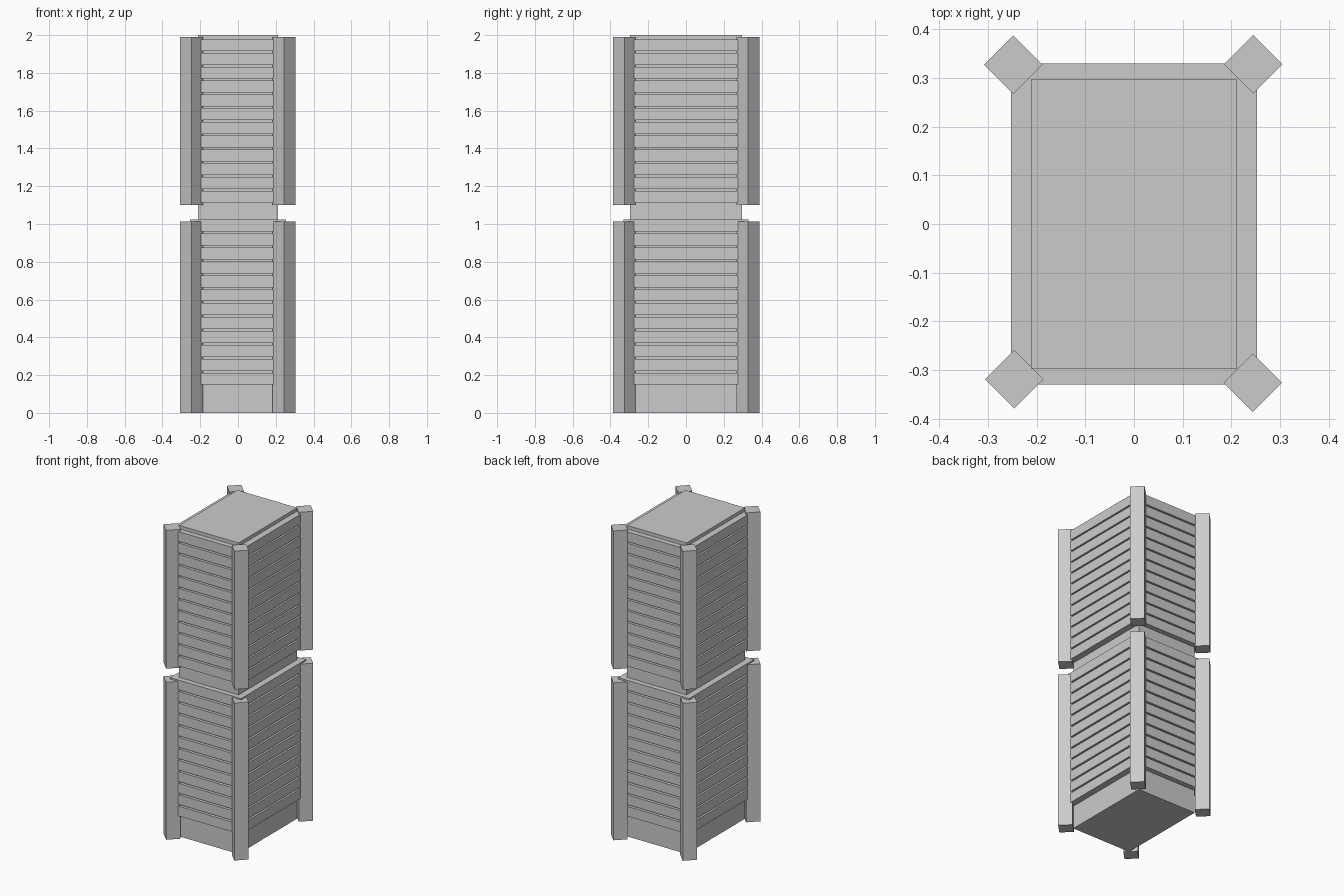
import bpy
from math import radians

if "Cube" in bpy.data.objects:
    bpy.data.objects.remove(bpy.data.objects["Cube"])


def box(name, center, size, turn=0):
    bpy.ops.mesh.primitive_cube_add(size=1, location=center, rotation=(0, 0, radians(turn)))
    ob = bpy.context.object
    ob.name = name
    ob.scale = size
    bpy.ops.object.transform_apply(location=False, rotation=False, scale=True)
    return ob


# Solid inner body
box("inner_core", (0, 0, 1.0), (0.424, 0.594, 2.0))

# Tier: (name, lowest slat bottom, slat pitch, post bottom, post top)
tiers = [("lower", 0.149, 0.0737, 0.0, 1.013),
         ("upper", 1.113, 0.0729, 1.10, 1.99)]
posts = [("front_left", -0.246, -0.319), ("front_right", 0.244, -0.326),
         ("back_left", -0.248, 0.327), ("back_right", 0.245, 0.328)]
SLAT_H = 0.063
SLATS = 12

for tier, bottom, pitch, z0, z1 in tiers:
    # Stacked slats wrapping the core, with narrow gaps
    for i in range(SLATS):
        z = bottom + i * pitch + SLAT_H / 2
        box(f"{tier}_slat_{i + 1}", (0, 0, z), (0.506, 0.66, SLAT_H))
    # Square corner posts turned diagonally
    for corner, x, y in posts:
        box(f"{tier}_{corner}_post", (x, y, (z0 + z1) / 2), (0.085, 0.085, z1 - z0), 45)
